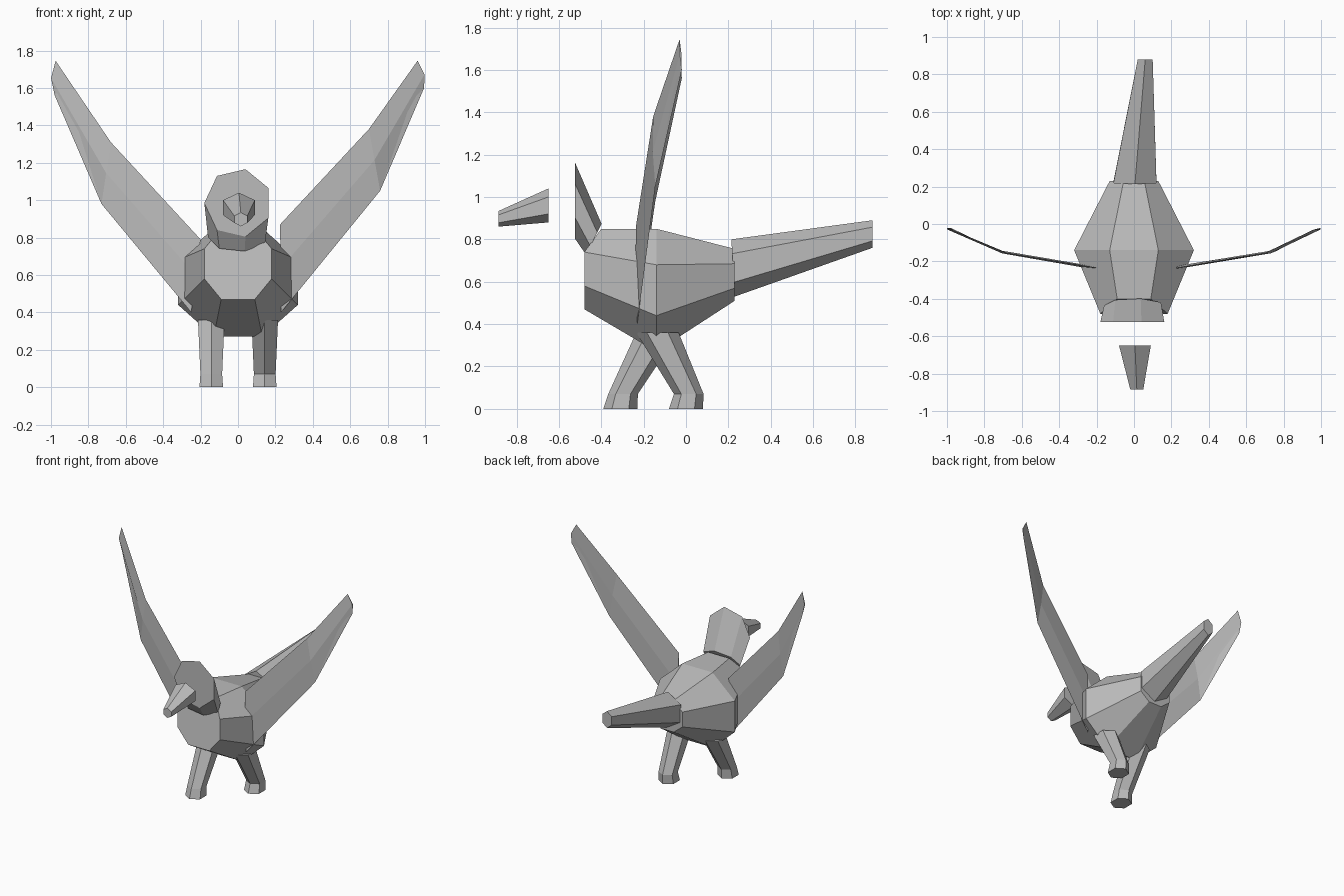
import bpy
import bmesh
from math import sin, cos, pi

if "Cube" in bpy.data.objects:
    bpy.data.objects.remove(bpy.data.objects["Cube"], do_unlink=True)

grey = bpy.data.materials.new("plain_grey")
grey.use_nodes = True
colour = (0.5, 0.5, 0.5, 1)
grey.diffuse_color = colour
grey.node_tree.nodes["Principled BSDF"].inputs["Base Color"].default_value = colour


def loft(name, rings):
    """Skin a row of equal rings into one closed, flat-shaded solid."""
    bm = bmesh.new()
    rows = [[bm.verts.new(p) for p in ring] for ring in rings]
    n = len(rows[0])
    for a, b in zip(rows, rows[1:]):
        for i in range(n):
            j = (i + 1) % n
            bm.faces.new((a[i], a[j], b[j], b[i]))
    bm.faces.new(rows[0])
    bm.faces.new(rows[-1])
    bmesh.ops.recalc_face_normals(bm, faces=bm.faces)
    mesh = bpy.data.meshes.new(name)
    bm.to_mesh(mesh)
    bm.free()
    mesh.materials.append(grey)
    obj = bpy.data.objects.new(name, mesh)
    bpy.context.collection.objects.link(obj)
    return obj


def upright_ring(x, y, z, rx, rz, sides=6, start=pi / 2, lean=0):
    """Ring facing along y; lean shifts y with height."""
    ring = []
    for i in range(sides):
        a = start + 2 * pi * i / sides
        h = rz * sin(a)
        ring.append((x + rx * cos(a), y + lean * h, z + h))
    return ring


def flat_ring(x, y, z, rx, ry):
    """Six-sided level ring with a corner to the front."""
    angles = [pi / 2 + pi * i / 3 for i in range(6)]
    return [(x + rx * cos(a), y + ry * sin(a), z) for a in angles]


def body_ring(y, inner, outer, heights, top_shift=0):
    """Eight-sided ring from four heights, listed from the top."""
    half = [(w, y + (top_shift if i == 0 else 0), h)
            for i, (w, h) in enumerate(zip((inner, outer, outer, inner), heights))]
    return half + [(-x, yy, z) for x, yy, z in reversed(half)]


# Body: narrow chest, wide middle, tapered rump
loft("body", [
    body_ring(-0.48, 0.09, 0.18, (0.85, 0.74, 0.58, 0.47), 0.08),
    body_ring(-0.14, 0.13, 0.32, (0.85, 0.68, 0.44, 0.27)),
    body_ring(0.23, 0.055, 0.13, (0.755, 0.685, 0.57, 0.51)),
])

# Head: seven-sided, flaring to a flat face
loft("head", [
    upright_ring(0, -0.435, 0.80, 0.16, 0.075, 7, pi, 0.5),
    upright_ring(0, -0.525, 0.985, 0.18, 0.185, 7, pi),
])

# Beak, standing clear of the face
loft("beak", [
    upright_ring(0.005, -0.65, 0.96, 0.098, 0.08),
    upright_ring(0.015, -0.885, 0.897, 0.04, 0.037),
])

# Tail, drifting slightly to the left
loft("tail", [
    upright_ring(0.005, 0.222, 0.665, 0.133, 0.135, lean=-0.06),
    upright_ring(0.06, 0.88, 0.825, 0.046, 0.065),
])

# Legs: mid-stride, with short upright feet
for name, x, foot_y in (("left_leg", 0.143, 0.0), ("right_leg", -0.143, -0.31)):
    loft(name, [
        flat_ring(x, foot_y, 0, 0.073, 0.08),
        flat_ring(x, foot_y + 0.013, 0.07, 0.067, 0.07),
        flat_ring(x, -0.135, 0.36, 0.082, 0.1),
    ])


# Wings: thin blades swept up and back
def wing_ring(top, bottom, y_top, y_bottom, bulge, thick):
    mx = (top[0] + bottom[0]) / 2 + bulge
    mz = (top[1] + bottom[1]) / 2
    my = (y_top + y_bottom) / 2
    return [(top[0], y_top, top[1]), (mx, my - thick, mz),
            (bottom[0], y_bottom, bottom[1]), (mx, my + thick, mz)]


loft("left_wing", [
    wing_ring((0.225, 0.87), (0.23, 0.40), -0.235, -0.23, 0, 0.008),
    wing_ring((0.70, 1.38), (0.76, 1.05), -0.155, -0.145, 0, 0.007),
    wing_ring((0.96, 1.745), (0.995, 1.60), -0.03, -0.02, 0.02, 0.004),
])
loft("right_wing", [
    wing_ring((-0.20, 0.79), (-0.25, 0.40), -0.235, -0.23, 0, 0.008),
    wing_ring((-0.68, 1.31), (-0.73, 0.98), -0.155, -0.145, 0, 0.007),
    wing_ring((-0.975, 1.745), (-0.98, 1.56), -0.03, -0.02, -0.022, 0.004),
])
